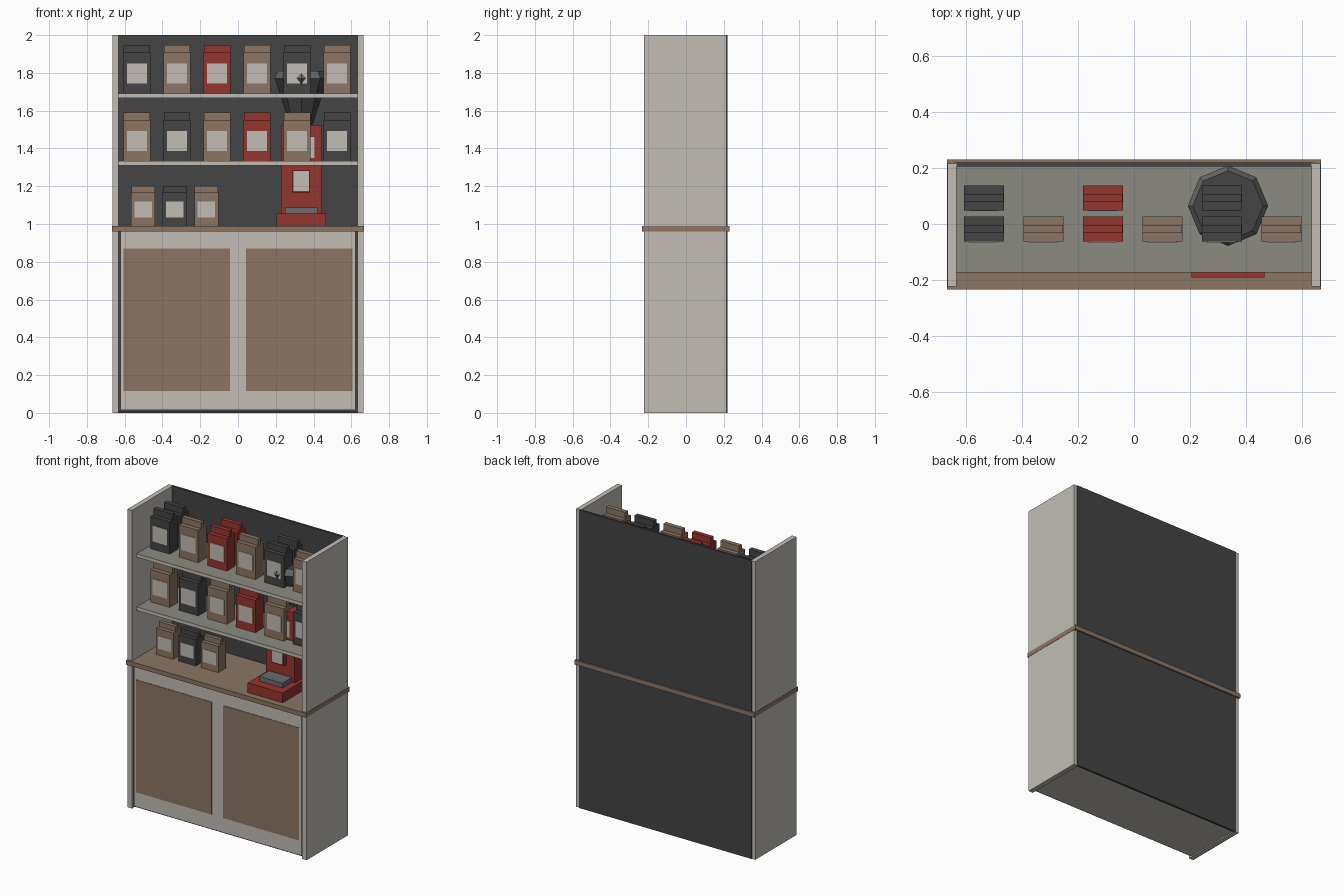
import bpy
import bmesh
from mathutils import Vector

cube = bpy.data.objects.get("Cube")
if cube:
    bpy.data.objects.remove(cube, do_unlink=True)


def material(name, r, g, b):
    m = bpy.data.materials.new(name)
    m.use_nodes = True
    m.diffuse_color = (r, g, b, 1)
    m.node_tree.nodes["Principled BSDF"].inputs["Base Color"].default_value = (r, g, b, 1)
    return m


LIGHT = material("warm white", 0.54, 0.51, 0.46)
BROWN = material("kraft brown", 0.26, 0.18, 0.125)
RED = material("red", 0.30, 0.035, 0.027)
DARK = material("charcoal", 0.058, 0.058, 0.058)
SHELF = material("shelf grey", 0.26, 0.26, 0.225)
STEEL = material("steel grey", 0.15, 0.15, 0.15)


def finish(name, bm, *mats):
    mesh = bpy.data.meshes.new(name)
    bm.to_mesh(mesh)
    bm.free()
    for m in mats:
        mesh.materials.append(m)
    ob = bpy.data.objects.new(name, mesh)
    bpy.context.collection.objects.link(ob)
    return ob


def add_box(bm, x, y, z, index=0):
    """Box from (min, max) ranges on each axis."""
    verts = bmesh.ops.create_cube(bm, size=1)["verts"]
    for v in verts:
        v.co = Vector([r[0] if c < 0 else r[1] for c, r in zip(v.co, (x, y, z))])
    for f in {f for v in verts for f in v.link_faces}:
        f.material_index = index


def box(name, mat, x, y, z):
    bm = bmesh.new()
    add_box(bm, x, y, z)
    return finish(name, bm, mat)


def paint_by_normal(ob, mat, test):
    ob.data.materials.append(mat)
    for p in ob.data.polygons:
        if test(p.normal):
            p.material_index = 1


# Cabinet shell
for side, s in (("left", 1), ("right", -1)):
    box(side + "_side_panel", LIGHT, sorted((s * 0.632, s * 0.665)), (-0.222, 0.215), (0, 2))
box("back_panel", DARK, (-0.64, 0.64), (0.205, 0.219), (0, 2))
carcass = box("base_cabinet", DARK, (-0.632, 0.632), (-0.205, 0.205), (0.008, 0.96))
paint_by_normal(carcass, LIGHT, lambda n: n.z < -0.5)
box("front_frame", LIGHT, (-0.622, 0.622), (-0.216, -0.205), (0.016, 0.96))
box("countertop", BROWN, (-0.667, 0.667), (-0.233, 0.229), (0.96, 0.99))

# Door panels
for side, s in (("left", 1), ("right", -1)):
    box(side + "_door_panel", BROWN, sorted((s * 0.043, s * 0.605)), (-0.219, -0.214), (0.115, 0.87))

# Shelves with grey surfaces and a white front edge
for name, top in (("lower_shelf", 1.333), ("upper_shelf", 1.69)):
    shelf = box(name, LIGHT, (-0.632, 0.632), (-0.172, 0.205), (top - 0.023, top))
    paint_by_normal(shelf, SHELF, lambda n: abs(n.z) > 0.5)


def bag(name, mat, x, y, z, w=0.143, h=0.258):
    """Paper bag: body, folded top and front label."""
    bm = bmesh.new()
    hw, hd = w / 2, w * 0.31
    add_box(bm, (x - hw, x + hw), (y - hd, y + hd), (z, z + h * 0.84))
    add_box(bm, (x - hw * 0.98, x + hw * 0.98), (y - hd / 3, y + hd / 3), (z + h * 0.84, z + h))
    add_box(bm, (x - w * 0.37, x + w * 0.37), (y - hd - 0.003, y - hd + 0.002),
            (z + h * 0.21, z + h * 0.62), 1)
    finish(name, bm, mat, LIGHT)


# Bags on the shelves
rows = (("upper", 1.69, (DARK, BROWN, RED, BROWN, DARK, BROWN)),
        ("lower", 1.333, (BROWN, DARK, BROWN, RED, BROWN, DARK)))
for row, z, mats in rows:
    for i, mat in enumerate(mats):
        x = -0.535 + i * 0.212
        bag(f"{row}_bag_{i + 1}", mat, x, -0.018, z)
        if row == "upper" and i % 2 == 0:
            bag(f"upper_rear_bag_{i + 1}", mat, x, 0.093, z)

# Small bags on the counter
for i, mat in enumerate((BROWN, DARK, BROWN)):
    bag(f"counter_bag_{i + 1}", mat, -0.502 + i * 0.167, -0.02, 0.99, 0.127, 0.21)

# Grinder
GX, GY = 0.335, 0.065
box("grinder_base", RED, (GX - 0.13, GX + 0.13), (-0.19, 0.17), (0.99, 1.055))
box("grinder_body", RED, (GX - 0.107, GX + 0.107), (-0.03, 0.16), (1.055, 1.525))
box("grinder_tray", STEEL, (GX - 0.085, GX + 0.085), (-0.13, -0.03), (1.055, 1.087))
box("grinder_spout", RED, (GX - 0.046, GX + 0.046), (-0.06, -0.03), (1.165, 1.285))
box("spout_plate", LIGHT, (GX - 0.04, GX + 0.04), (-0.065, -0.06), (1.175, 1.28))
box("grinder_plate", LIGHT, (GX - 0.07, GX + 0.07), (-0.034, -0.03), (1.35, 1.46))


def frustum(name, mat, r1, r2, z1, z2):
    bm = bmesh.new()
    bmesh.ops.create_cone(bm, cap_ends=True, segments=8, radius1=r1, radius2=r2, depth=z2 - z1)
    bmesh.ops.translate(bm, verts=bm.verts, vec=(GX, GY, (z1 + z2) / 2))
    return finish(name, bm, mat)


# Eight-sided hopper and its lid
frustum("hopper", DARK, 0.06, 0.14, 1.525, 1.77)
lid = frustum("hopper_lid", STEEL, 0.143, 0.125, 1.77, 1.81)
paint_by_normal(lid, DARK, lambda n: n.z > 0.9)
